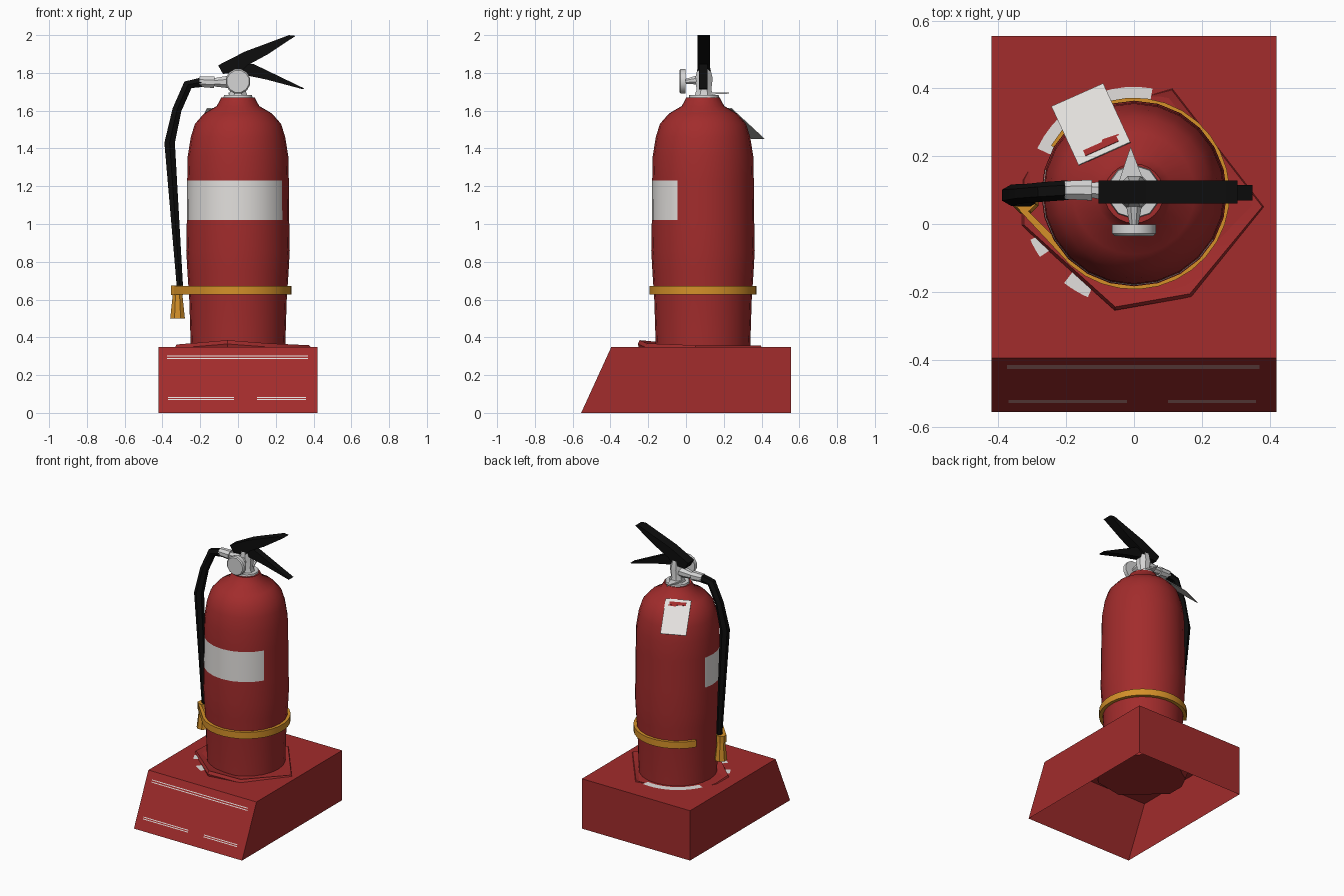
import bpy, bmesh, math
from mathutils import Vector

if "Cube" in bpy.data.objects:
    bpy.data.objects.remove(bpy.data.objects["Cube"])

CX, CY = 0.0, 0.09   # axis of the bottle


def mat(name, rgb):
    m = bpy.data.materials.new(name)
    m.diffuse_color = (*rgb, 1)
    m.use_nodes = True
    m.node_tree.nodes["Principled BSDF"].inputs["Base Color"].default_value = m.diffuse_color
    return m


RED = mat("red paint", (0.36, 0.025, 0.025))
WHITE = mat("label white", (0.76, 0.74, 0.72))
METAL = mat("light metal", (0.66, 0.66, 0.66))
BLACK = mat("black rubber", (0.004, 0.004, 0.004))
GOLD = mat("amber strap", (0.66, 0.28, 0.022))


def make(name, verts, faces, mats, smooth=None, fix=True):
    me = bpy.data.meshes.new(name)
    me.from_pydata([tuple(v) for v in verts], [], faces)
    if fix:
        bm = bmesh.new()
        bm.from_mesh(me)
        bmesh.ops.recalc_face_normals(bm, faces=bm.faces)
        bm.to_mesh(me)
        bm.free()
    for m in mats:
        me.materials.append(m)
    if smooth:
        me.shade_smooth()
        me.set_sharp_from_angle(angle=math.radians(smooth))
    ob = bpy.data.objects.new(name, me)
    bpy.context.collection.objects.link(ob)
    return ob


def loft(name, rings, mats, smooth=None, closed=True, caps=True):
    """Join equal-length rings of points with quads and cap the ends."""
    n = len(rings[0])
    verts = [v for r in rings for v in r]
    faces = []
    for i in range(len(rings) - 1):
        for j in range(n if closed else n - 1):
            k = (j + 1) % n
            faces.append((i*n + j, i*n + k, (i+1)*n + k, (i+1)*n + j))
    if caps:
        faces += [tuple(range(n)), tuple(range((len(rings)-1)*n, len(rings)*n))]
    return make(name, verts, faces, mats, smooth)


def tube(name, path, radii, m, sides=8, smooth=40):
    pts = [Vector(p) for p in path]
    rings = []
    for i, p in enumerate(pts):
        d = (pts[min(i+1, len(pts)-1)] - pts[max(i-1, 0)]).normalized()
        ref = Vector((0, 1, 0)) if abs(d.y) < 0.8 else Vector((0, 0, 1))
        u = d.cross(ref).normalized()
        w = d.cross(u)
        rings.append([p + radii[i]*(u*math.cos(a) + w*math.sin(a))
                      for a in (2*math.pi*(j + .5)/sides for j in range(sides))])
    return loft(name, rings, [m], smooth)


def plate(name, prof, y0, y1, m):
    """Extrude an x-z outline along y."""
    return loft(name, [[(x, y0, z) for x, z in prof], [(x, y1, z) for x, z in prof]], [m])


# open-bottomed stand with sloping front
def front_y(z):
    return -0.555 + 0.16*z/0.35


v = [(x, y, z) for x in (-0.42, 0.42)
     for y, z in ((-0.555, 0), (0.555, 0), (0.555, 0.35), (-0.395, 0.35))]
make("stand", v, [(0, 4, 7, 3), (4, 5, 6, 7), (5, 1, 2, 6), (1, 0, 3, 2), (3, 7, 6, 2)],
     [RED], fix=False)

# thin trim lines on the stand front
for i, (x0, x1, z) in enumerate([(-0.375, 0.37, 0.302), (-0.375, 0.37, 0.289),
                                 (-0.37, -0.02, 0.081), (-0.37, -0.02, 0.070),
                                 (0.10, 0.36, 0.081), (0.10, 0.36, 0.070)]):
    a, b = z - 0.0025, z + 0.0025
    make(f"trim_line_{i}", [(x0, front_y(a) - .002, a), (x1, front_y(a) - .002, a),
                            (x1, front_y(b) - .002, b), (x0, front_y(b) - .002, b)],
         [(0, 1, 2, 3)], [WHITE], fix=False)

# white ring pieces painted on the stand top
for i, (a0, a1) in enumerate([(80, 155), (204, 214), (232, 246)]):
    rings = [[(CX + r*math.cos(math.radians(a0 + (a1-a0)*j/10)),
               CY + r*math.sin(math.radians(a0 + (a1-a0)*j/10)), 0.352) for j in range(11)]
             for r in (0.335 if i else 0.315, 0.27)]
    loft(f"floor_ring_{i}", rings, [WHITE], closed=False, caps=False)

# uneven skirt around the foot of the bottle
out = [(.39, .05, .358), (.115, .405, .358), (-.1, .35, .335), (-.28, .24, .335),
       (-.335, .13, .356), (-.335, -.005, .362), (-.057, -.255, .385), (.17, -.215, .368)]


def shrink(s, z=None, dz=0):
    return [(CX + (x-CX)*s, CY + (y-CY)*s, z if z else h + dz) for x, y, h in out]


loft("foot_skirt", [shrink(.88, .2), shrink(1, dz=-.02), shrink(.97), shrink(.78, dz=-.02)],
     [RED], 35)

# bottle, with the front label as coloured faces
SEG = 24
prof = [(.2, .25), (.35, .25), (.6, .258), (.75, .268), (.86, .274), (1.02, .271), (1.23, .269),
        (1.36, .266), (1.46, .25), (1.53, .228), (1.585, .18), (1.625, .112), (1.67, .088)]
rings = [[(CX + r*math.cos(2*math.pi*j/SEG), CY + r*math.sin(2*math.pi*j/SEG), z)
          for j in range(SEG)] for z, r in prof]
body = loft("bottle", rings, [RED, WHITE], 50)
for p in body.data.polygons:
    c = p.center
    ang = math.degrees(math.atan2(c.y - CY, c.x - CX)) % 360
    if 1.02 < c.z < 1.23 and 165 < ang < 330:
        p.material_index = 1

# strap round the bottle, running out to the nozzle
path = [(-.345, .085, 1), (-.335, .045, 1)]
arc = [math.radians(217 + (510 - 217)*j/26) for j in range(27)]
sec = [[(-.35, .08), (-.335, .08)], [(-.338, .04), (-.323, .05)]]
sec += [[(CX + r*math.cos(a), CY + r*math.sin(a)) for r in (.283, .26)] for a in arc]
loft("strap", [[(*o, .627), (*o, .673), (*i, .673), (*i, .627)] for o, i in sec], [GOLD], 35)
tube("strap_clip", [(-.322, .07, .625), (-.322, .07, .675)], [.034, .034], GOLD)
tube("nozzle", [(-.32, .07, .50), (-.32, .07, .64)], [.042, .026], GOLD)

# hose
tube("hose", [(-.195, .1, 1.75), (-.265, .095, 1.737), (-.323, .09, 1.605),
              (-.362, .085, 1.43), (-.307, .07, .66)], [.029, .029, .028, .032, .019], BLACK, 6)

# valve parts
VY = 0.095
tube("neck_collar", [(0, VY, 1.662), (0, VY, 1.682)], [.082, .078], METAL, 10)
tube("valve_body", [(0, VY, 1.67), (0, VY, 1.71), (0, VY, 1.77), (0, VY, 1.835)],
     [.058, .042, .05, .034], METAL, 8)
tube("outlet_sleeve", [(-.205, .1, 1.753), (-.125, .1, 1.75)], [.029, .033], METAL)
tube("outlet_pipe", [(-.125, .1, 1.75), (-.06, .097, 1.752), (0, VY, 1.755)],
     [.024, .034, .036], METAL)
tube("gauge", [(0, -.035, 1.755), (0, -.028, 1.755), (0, -.002, 1.755)],
     [.06, .067, .067], METAL, 12)
tube("gauge_stem", [(0, -.002, 1.755), (0, .08, 1.765)], [.014, .03], METAL)
make("collar_tab", [(-.05, .11, 1.685), (.035, .11, 1.685), (-.01, .228, 1.69),
                    (-.05, .11, 1.697), (.035, .11, 1.697), (-.01, .228, 1.697)],
     [(0, 1, 2), (3, 4, 5), (0, 1, 4, 3), (1, 2, 5, 4), (2, 0, 3, 5)], [METAL])

# squeeze handles
plate("top_lever", [(-.105, 1.84), (.035, 1.912), (.27, 2.0), (.305, 1.996),
                    (.16, 1.90), (.05, 1.84), (.01, 1.80), (-.08, 1.795)], .06, .128, BLACK)
plate("bottom_handle", [(-.01, 1.85), (.08, 1.848), (.35, 1.718), (.345, 1.713),
                        (.15, 1.765), (.03, 1.79)], .07, .115, BLACK)

# hanging inspection tag with a red stripe
A, B = Vector((-.01, .24, 1.61)), Vector((-.163, .172, 1.61))
D = Vector((-.243, .345, 1.45)) - B
nrm = (B - A).cross(D).normalized()
if nrm.z < 0:
    nrm = -nrm


def patch(name, u0, u1, v0, v1, h, t, m):
    q = [A + (B-A)*u + D*w for u, w in ((u0, v0), (u1, v0), (u1, v1), (u0, v1))]
    loft(name, [[p + nrm*h for p in q], [p + nrm*(h+t) for p in q]], [m])


patch("tag", 0, 1, 0, 1, 0, .004, WHITE)
patch("tag_stripe", .18, .82, .08, .17, .004, .002, RED)
